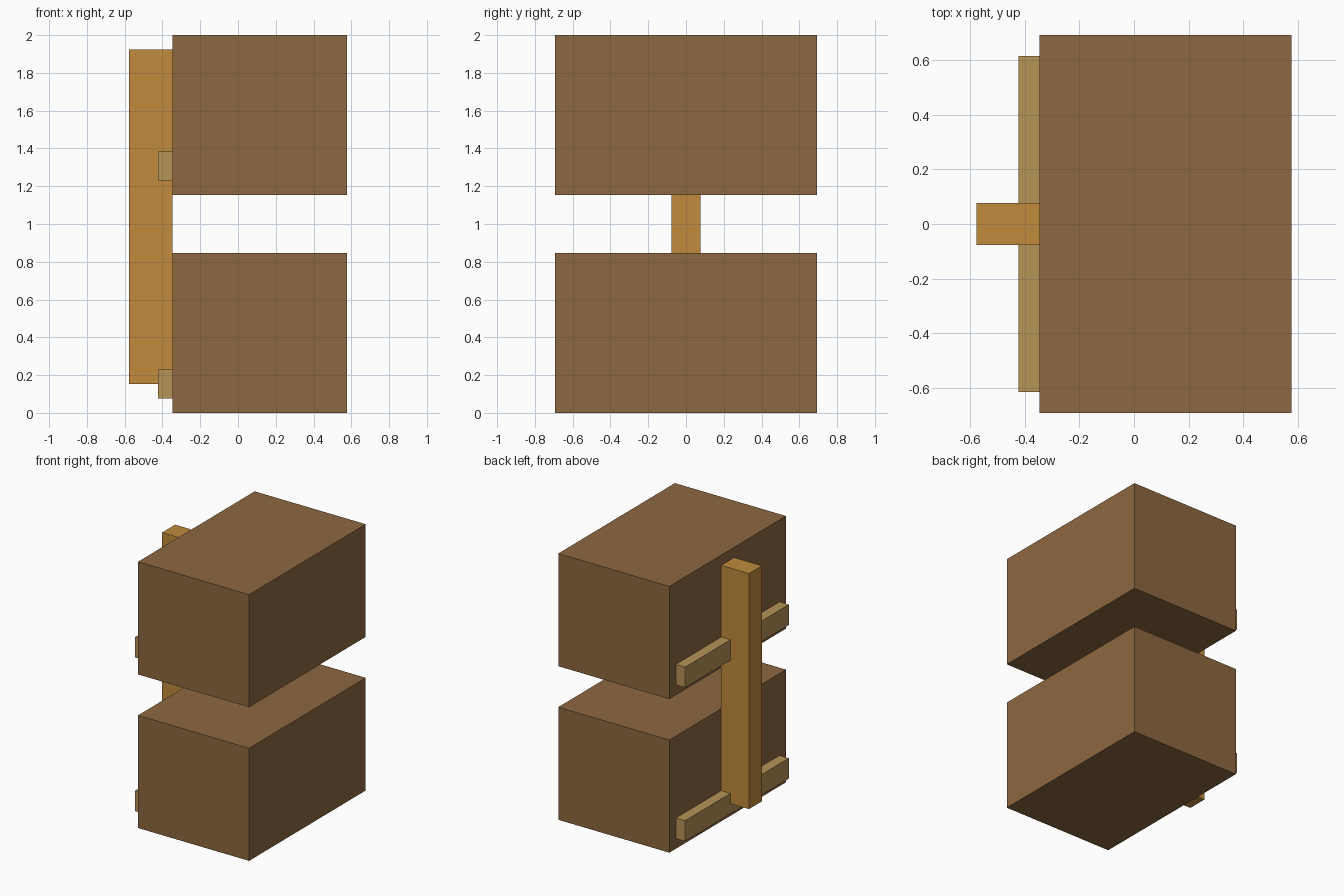
import bpy

cube = bpy.data.objects.get("Cube")
if cube:
    bpy.data.objects.remove(cube, do_unlink=True)


def material(name, rgb):
    m = bpy.data.materials.new(name)
    m.use_nodes = True
    m.diffuse_color = (*rgb, 1)
    bsdf = m.node_tree.nodes["Principled BSDF"]
    bsdf.inputs["Base Color"].default_value = (*rgb, 1)
    bsdf.inputs["Roughness"].default_value = 0.8
    return m


def box(name, xs, ys, zs, mat):
    """Axis-aligned box spanning the given (min, max) ranges."""
    spans = (xs, ys, zs)
    bpy.ops.mesh.primitive_cube_add(size=1, location=[(a + b) / 2 for a, b in spans])
    ob = bpy.context.object
    ob.name = name
    ob.scale = [b - a for a, b in spans]
    bpy.ops.object.transform_apply(location=False, rotation=False, scale=True)
    ob.data.materials.append(mat)
    return ob


dark_wood = material("dark brown wood", (0.270, 0.140, 0.053))
post_wood = material("golden wood", (0.527, 0.258, 0.045))
rail_wood = material("pale wood", (0.468, 0.292, 0.093))

U = 2 / 13          # building module
BACK = -2.25 * U    # shared plane of the block backs

# Two stacked blocks, each with a horizontal rail behind it
for label, z in (("lower", 0), ("upper", 7.5 * U)):
    box(label + "_block", (BACK, 3.75 * U), (-4.5 * U, 4.5 * U), (z, z + 5.5 * U), dark_wood)
    box(label + "_rail", (BACK - 0.5 * U, BACK), (-4 * U, 4 * U),
        (z + 0.5 * U, z + 1.5 * U), rail_wood)

# Upright post joining the blocks
box("upright_post", (-3.75 * U, BACK), (-0.5 * U, 0.5 * U), (U, 12.5 * U), post_wood)
